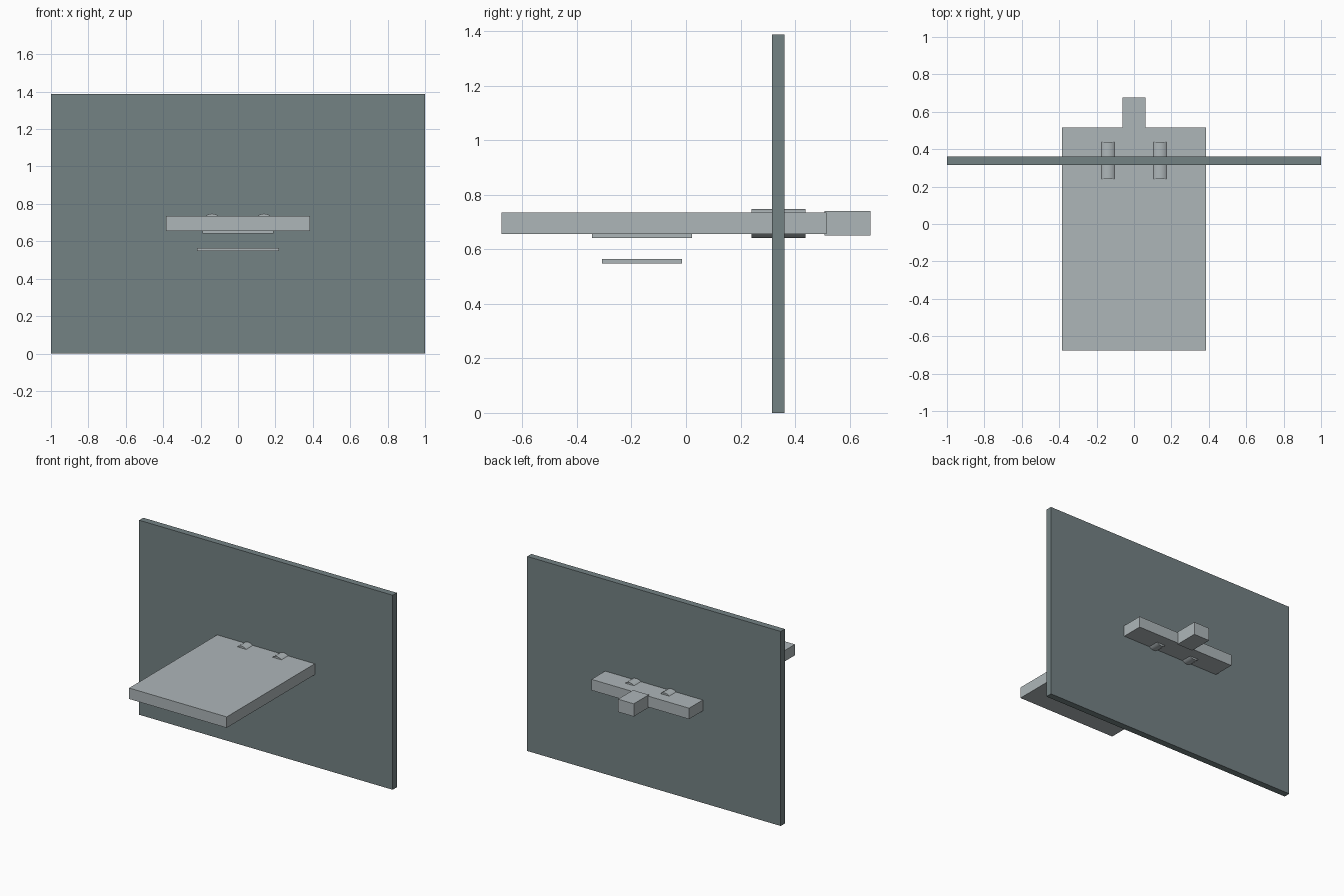
import bpy, math
from mathutils import Matrix

if "Cube" in bpy.data.objects:
    bpy.data.objects.remove(bpy.data.objects["Cube"])


def material(name, rgb):
    def lin(c):
        c /= 255
        return c / 12.92 if c <= 0.04045 else ((c + 0.055) / 1.055) ** 2.4
    m = bpy.data.materials.new(name)
    m.diffuse_color = (*[lin(c) for c in rgb], 1)
    m.use_nodes = True
    m.node_tree.nodes["Principled BSDF"].inputs["Base Color"].default_value = m.diffuse_color
    return m


light_grey = material("light_grey", (174, 182, 185))
slate_grey = material("slate_grey", (116, 130, 132))


def box(name, x, y, z, mat):
    """Box from (min, max) ranges on each axis."""
    bpy.ops.mesh.primitive_cube_add(size=1)
    o = bpy.context.object
    o.name = name
    o.data.transform(
        Matrix.Translation([(r[0] + r[1]) / 2 for r in (x, y, z)])
        @ Matrix.Diagonal([r[1] - r[0] for r in (x, y, z)] + [1]))
    o.data.materials.append(mat)
    return o


# Upright wall panel
box("wall_panel", (-1, 1), (0.315, 0.361), (0, 1.387), slate_grey)

# Slab passing through the panel, with a block on its rear edge
box("slab", (-0.385, 0.385), (-0.677, 0.515), (0.656, 0.734), light_grey)
box("rear_block", (-0.062, 0.062), (0.508, 0.677), (0.65, 0.741), light_grey)

# Pad under the slab and the thin plate hanging free below it
box("under_pad", (-0.19, 0.19), (-0.345, 0.022), (0.642, 0.66), light_grey)
box("lower_plate", (-0.22, 0.22), (-0.308, -0.014), (0.547, 0.565), light_grey)

# Two pins running front to back through the slab
for side, sx in (("left", -1), ("right", 1)):
    bpy.ops.mesh.primitive_cylinder_add(vertices=16, radius=0.053, depth=0.198)
    pin = bpy.context.object
    pin.name = side + "_pin"
    pin.data.transform(Matrix.Translation((sx * 0.139, 0.339, 0.695))
                       @ Matrix.Rotation(math.radians(90), 4, 'X'))
    pin.data.materials.append(light_grey)
    bpy.ops.object.shade_smooth_by_angle(angle=math.radians(30))
